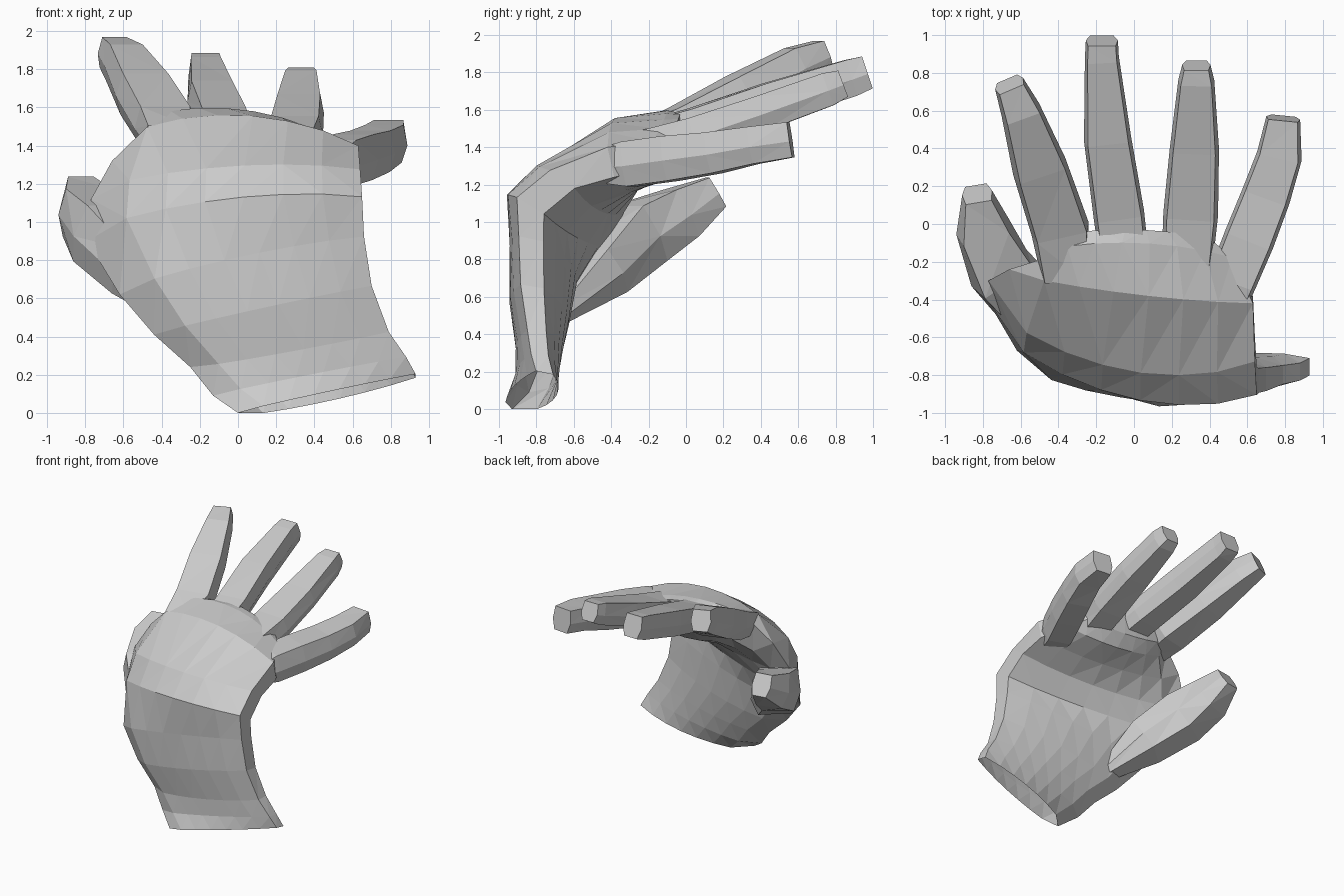
import bpy, bmesh, math
from mathutils import Vector

cube = bpy.data.objects.get("Cube")
if cube:
    bpy.data.objects.remove(cube)

skin = bpy.data.materials.new("plain grey")
skin.use_nodes = True
GREY = (0.6, 0.6, 0.6, 1)
skin.diffuse_color = GREY
skin.node_tree.nodes["Principled BSDF"].inputs["Base Color"].default_value = GREY


def loft(name, rings):
    """Skin a list of equal-length point rings, open at the start."""
    bm = bmesh.new()
    loops = [[bm.verts.new(p) for p in ring] for ring in rings]
    n = len(loops[0])
    for a, b in zip(loops, loops[1:]):
        for i in range(n):
            j = (i + 1) % n
            bm.faces.new((a[i], a[j], b[j], b[i]))
    bm.faces.new(loops[-1])
    bmesh.ops.triangulate(bm, faces=bm.faces[:])
    bmesh.ops.recalc_face_normals(bm, faces=bm.faces[:])
    mesh = bpy.data.meshes.new(name)
    bm.to_mesh(mesh)
    bm.free()
    mesh.materials.append(skin)
    obj = bpy.data.objects.new(name, mesh)
    bpy.context.collection.objects.link(obj)
    return obj


def swell(t):
    """Section height: pinched on the thumb side, square on the other."""
    s = max(math.sin(math.pi * t), 0)
    return s ** 0.38 if t < 0.5 else 0.4 + 0.6 * s ** 0.8


def palm_ring(left, right, dorsal, inner, steps=7):
    """Closed section between two side points, bulging to the back and palm."""
    left, right = Vector(left), Vector(right)
    mid = (left + right) / 2
    out = Vector((0, dorsal[0] - mid.y, dorsal[1] - mid.z))
    inn = Vector((0, inner[0] - mid.y, inner[1] - mid.z))
    ts = [k / steps for k in range(steps + 1)]
    ring = [left.lerp(right, t) + out * swell(t) for t in ts]
    ring += [left.lerp(right, t) + inn * swell(t) for t in reversed(ts[1:])]
    return ring


def finger(name, joints):
    """Tapered six-sided finger through (centre, width, height) joints."""
    pts = [Vector(j[0]) for j in joints]
    rings = []
    for i, (_, width, height) in enumerate(joints):
        along = (pts[min(i + 1, len(pts) - 1)] - pts[max(i - 1, 0)]).normalized()
        side = along.cross(Vector((0, 0, 1))).normalized()
        up = side.cross(along)
        profile = ((.5, -.05), (.43, .5), (-.43, .5), (-.5, -.05), (-.36, -.5), (.36, -.5))
        rings.append([pts[i] + side * u * width + up * v * height for u, v in profile])
    return loft(name, rings)


# Wrist, back of the hand and palm: side points, back (y, z), palm (y, z)
loft("palm_and_wrist", [palm_ring(*s) for s in (
    ((0, -.93, .0), (.93, -.77, .2), (-.93, .11), (-.7, .06)),
    ((-.13, -.84, .09), (.88, -.79, .29), (-.91, .2), (-.68, .18)),
    ((-.25, -.78, .24), (.79, -.8, .43), (-.91, .32), (-.66, .32)),
    ((-.44, -.74, .41), (.7, -.82, .66), (-.94, .55), (-.63, .5)),
    ((-.62, -.67, .62), (.66, -.82, .9), (-.93, .82), (-.6, .75)),
    ((-.79, -.38, .9), (.65, -.77, 1.08), (-.91, 1.12), (-.55, .9)),
    ((-.77, -.3, 1.12), (.64, -.6, 1.23), (-.77, 1.29), (-.44, 1.05)),
    ((-.66, -.24, 1.32), (.63, -.4, 1.3), (-.37, 1.56), (-.28, 1.16)),
    ((-.5, -.19, 1.47), (.52, -.22, 1.36), (-.1, 1.59), (-.1, 1.23)),
    ((-.38, -.08, 1.46), (.4, -.1, 1.4), (-.03, 1.58), (-.03, 1.33)),
)])

# Fingers and thumb
finger("index_finger", (
    ((-.37, -.28, 1.42), .24, .18), ((-.39, -.03, 1.5), .31, .23),
    ((-.5, .3, 1.67), .29, .24), ((-.6, .6, 1.83), .21, .22),
    ((-.66, .74, 1.89), .16, .17)))
finger("middle_finger", (
    ((-.05, -.2, 1.44), .26, .2), ((-.08, .05, 1.51), .27, .2),
    ((-.14, .45, 1.64), .25, .21), ((-.17, .88, 1.77), .18, .2),
    ((-.17, .97, 1.8), .17, .18)))
finger("ring_finger", (
    ((.28, -.22, 1.38), .27, .22), ((.3, .05, 1.46), .29, .2),
    ((.32, .4, 1.58), .26, .19), ((.33, .76, 1.71), .19, .18),
    ((.33, .84, 1.74), .15, .15)))
finger("little_finger", (
    ((.45, -.52, 1.29), .2, .14), ((.52, -.3, 1.31), .26, .24),
    ((.61, -.08, 1.34), .27, .24),
    ((.7, .15, 1.37), .26, .22), ((.77, .36, 1.41), .24, .2),
    ((.79, .56, 1.44), .18, .19)))
finger("thumb", (
    ((-.3, -.7, .5), .16, .1), ((-.51, -.46, .74), .36, .28),
    ((-.71, -.24, .94), .35, .34), ((-.8, -.02, 1.05), .29, .28),
    ((-.83, .16, 1.16), .16, .18)))
